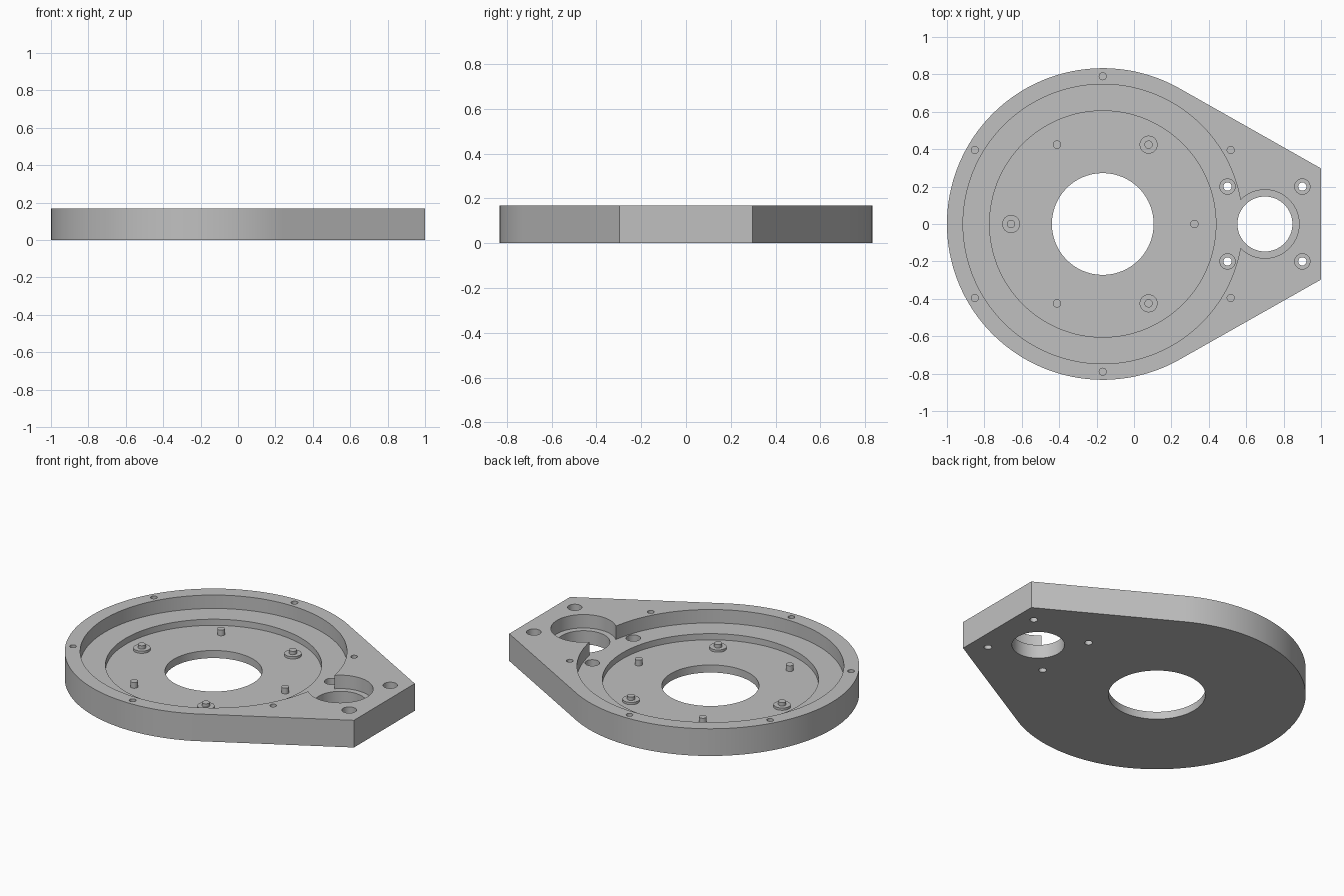
import bpy, bmesh
from math import sin, cos, pi, radians, atan2, acos, hypot

cube = bpy.data.objects.get("Cube")
if cube:
    bpy.data.objects.remove(cube, do_unlink=True)

CX = -0.167          # centre of the round part
R = 0.833            # its outer radius
TOP = 0.168          # plate thickness
SHELF = 0.085        # upper recess floor
FLOOR = 0.047        # lower recess floor
TIP_Y = 0.297        # half width of the flat end
MOTOR_X = 0.70

grey = bpy.data.materials.new("plain grey")
grey.use_nodes = True
colour = (0.53, 0.53, 0.53, 1)
grey.diffuse_color = colour
grey.node_tree.nodes["Principled BSDF"].inputs["Base Color"].default_value = colour


def prism(name, points, z0, z1):
    """Closed solid from a flat outline raised from z0 to z1."""
    bm = bmesh.new()
    face = bm.faces.new([bm.verts.new((x, y, z0)) for x, y in points])
    out = bmesh.ops.extrude_face_region(bm, geom=[face])
    moved = [v for v in out["geom"] if isinstance(v, bmesh.types.BMVert)]
    bmesh.ops.translate(bm, verts=moved, vec=(0, 0, z1 - z0))
    bmesh.ops.recalc_face_normals(bm, faces=bm.faces)
    mesh = bpy.data.meshes.new(name)
    bm.to_mesh(mesh)
    bm.free()
    mesh.materials.append(grey)
    obj = bpy.data.objects.new(name, mesh)
    bpy.context.collection.objects.link(obj)
    return obj


def disc(name, x, y, r, z0, z1, n=32):
    ring = [(x + r * cos(2 * pi * i / n), y + r * sin(2 * pi * i / n)) for i in range(n)]
    return prism(name, ring, z0, z1)


def activate(obj):
    bpy.ops.object.select_all(action='DESELECT')
    obj.select_set(True)
    bpy.context.view_layer.objects.active = obj


def smooth(obj):
    activate(obj)
    bpy.ops.object.shade_smooth_by_angle(angle=radians(30))


def cut(target, x, y, r, z0, n=32):
    """Bore a round pocket from above down to z0."""
    cutter = disc("cutter", x, y, r, z0, TOP + 0.1, n)
    cutter.hide_render = True
    mod = target.modifiers.new("bore", 'BOOLEAN')
    mod.operation = 'DIFFERENCE'
    mod.solver = 'EXACT'
    mod.object = cutter
    activate(target)
    bpy.ops.object.modifier_apply(modifier=mod.name)
    bpy.data.objects.remove(cutter, do_unlink=True)


def around(radius, degrees):
    a = radians(degrees)
    return CX + radius * cos(a), radius * sin(a)


# Teardrop plate: large arc with straight tangents to the flat end
reach = 1 - CX
t = atan2(TIP_Y, reach) + acos(R / hypot(reach, TIP_Y))
N = 128
outline = [(CX + R * cos(a), R * sin(a))
           for a in (t + (2 * pi - 2 * t) * i / N for i in range(N + 1))]
outline += [(1, -TIP_Y), (1, TIP_Y)]
plate = prism("base_plate", outline, 0, TOP)

# Stepped round recess with the central opening
cut(plate, CX, 0, 0.747, SHELF, 128)
cut(plate, CX, 0, 0.605, FLOOR, 128)
cut(plate, CX, 0, 0.272, -0.1, 96)

# Motor pocket that breaks into the recess, and its through hole
cut(plate, MOTOR_X, 0, 0.183, SHELF, 64)
cut(plate, MOTOR_X, 0, 0.147, -0.1, 64)

# Counterbored motor screw holes
for sx in (-1, 1):
    for sy in (-1, 1):
        x, y = MOTOR_X + sx * 0.2, sy * 0.2
        cut(plate, x, y, 0.041, 0.04)
        cut(plate, x, y, 0.022, -0.1)

# Blind screw holes in the rim
for k in range(6):
    cut(plate, *around(0.79, 30 + 60 * k), 0.019, 0.09)
smooth(plate)

# Ring of pegs, every second one standing on a raised boss
for k in range(6):
    x, y = around(0.49, 60 * k)
    smooth(disc(f"peg_{k + 1}", x, y, 0.022, FLOOR - 0.01, FLOOR + 0.035))
    if k % 2:
        smooth(disc(f"boss_{k + 1}", x, y, 0.048, FLOOR - 0.01, FLOOR + 0.014))
